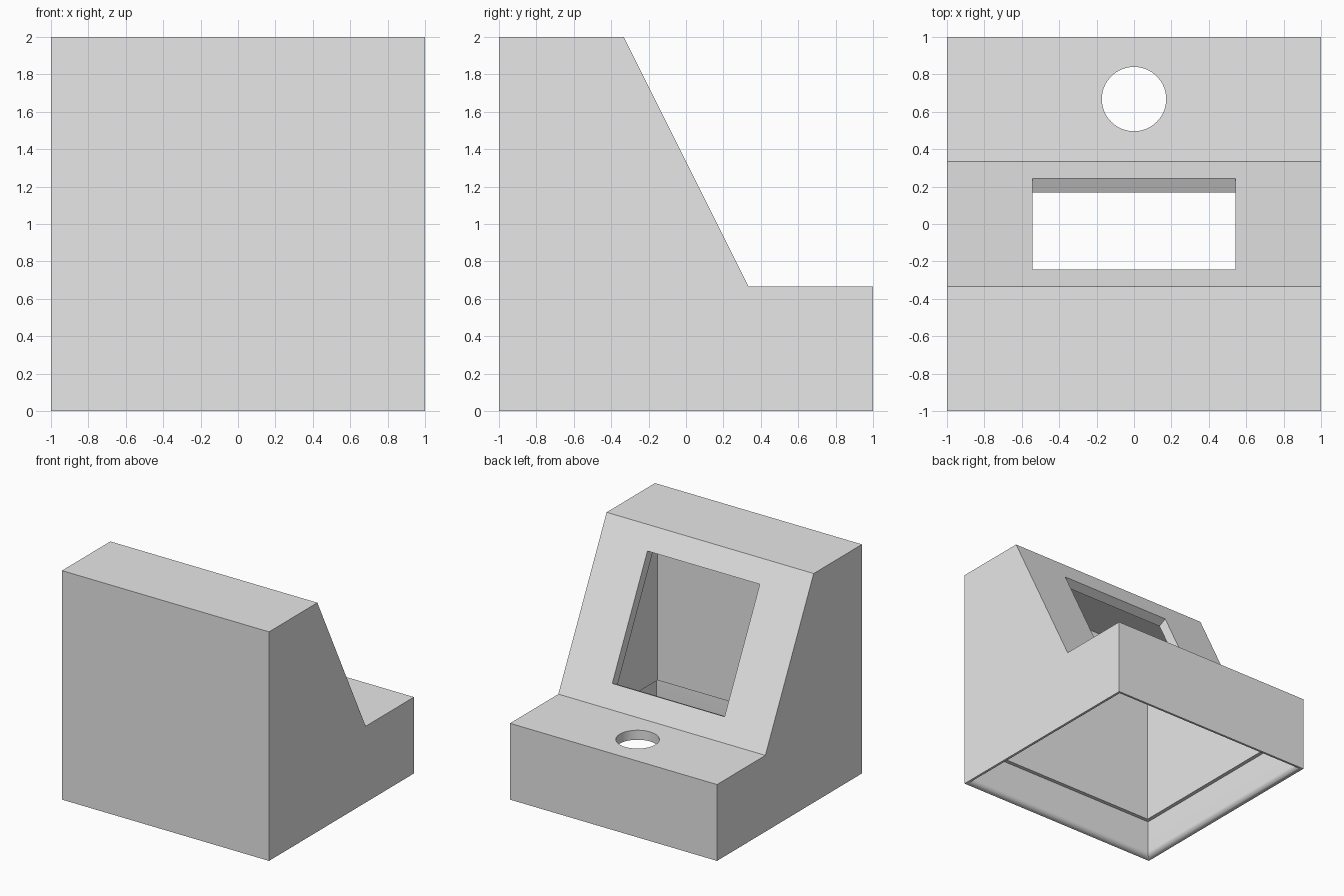
import bpy, bmesh, math

if "Cube" in bpy.data.objects:
    bpy.data.objects.remove(bpy.data.objects["Cube"], do_unlink=True)

WALL = 1 / 12        # shell thickness
LIP = 0.05           # thinner wall around the open base
RECESS = 1 / 3       # height of the base recess
STEP = 2 / 3         # height of the low rear deck
SLOPE = math.atan(2)  # tilt of the sloped panel


def make_object(name, bm):
    bmesh.ops.recalc_face_normals(bm, faces=bm.faces)
    mesh = bpy.data.meshes.new(name)
    bm.to_mesh(mesh)
    bm.free()
    obj = bpy.data.objects.new(name, mesh)
    bpy.context.collection.objects.link(obj)
    return obj


def loft(name, rings):
    """Solid joining a stack of matching rings, capped at both ends."""
    bm = bmesh.new()
    loops = [[bm.verts.new(p) for p in ring] for ring in rings]
    for a, b in zip(loops, loops[1:]):
        n = len(a)
        for i in range(n):
            j = (i + 1) % n
            bm.faces.new((a[i], a[j], b[j], b[i]))
    bm.faces.new(loops[0])
    bm.faces.new(loops[-1])
    return make_object(name, bm)


def side_prism(name, profile, half):
    return loft(name, [[(x, y, z) for y, z in profile] for x in (-half, half)])


def slope_y(z, inset=0):
    """Depth of the sloped panel at height z, moved inwards by inset."""
    return (4 / 3 - inset * math.sqrt(5) - z) / 2


# Outer housing
housing = side_prism("housing", [
    (-1, 0), (1, 0), (1, STEP), (slope_y(STEP), STEP), (slope_y(2), 2), (-1, 2)], 1)

# Inner cavity following the outer shape
inner = 1 - WALL
top, deck = 2 - WALL, STEP - WALL
cavity = side_prism("cavity_cutter", [
    (-inner, 0.2), (inner, 0.2), (inner, deck), (slope_y(deck, WALL), deck),
    (slope_y(top, WALL), top), (-inner, top)], inner)

# Base recess with a rounded inner rim
edge = 0.004
radius = LIP - edge
sections = [(1 - edge, -0.1)]
for i in range(9):
    a = math.pi / 2 * i / 8
    sections.append((1 - edge - radius * math.sin(a), radius * (1 - math.cos(a))))
sections.append((1 - LIP, RECESS))
recess = loft("recess_cutter", [
    [(-h, -h, z), (h, -h, z), (h, h, z), (-h, h, z)] for h, z in sections])

# Square window through the sloped panel
bm = bmesh.new()
bmesh.ops.create_cube(bm, size=1)
window = make_object("window_cutter", bm)
window.scale = (1.085, 1.085, 0.4)
window.location = (0, 0, 4 / 3)
window.rotation_euler = (-SLOPE, 0, 0)

# Round hole through the rear deck
bm = bmesh.new()
bmesh.ops.create_cone(bm, cap_ends=True, segments=64, radius1=0.172, radius2=0.172, depth=0.4)
hole = make_object("hole_cutter", bm)
hole.location = (0, 0.668, STEP)

# Cut the openings
bpy.context.view_layer.update()
bpy.ops.object.select_all(action='DESELECT')
housing.select_set(True)
bpy.context.view_layer.objects.active = housing
for cutter in (recess, cavity, window, hole):
    cutter.hide_render = True
    mod = housing.modifiers.new(cutter.name, 'BOOLEAN')
    mod.operation = 'DIFFERENCE'
    mod.solver = 'EXACT'
    mod.object = cutter
    bpy.ops.object.modifier_apply(modifier=mod.name)
    bpy.data.objects.remove(cutter, do_unlink=True)

# Plain grey finish
grey = bpy.data.materials.new("plain_grey")
grey.use_nodes = True
colour = (0.8, 0.8, 0.8, 1)
grey.diffuse_color = colour
grey.node_tree.nodes["Principled BSDF"].inputs["Base Color"].default_value = colour
housing.data.materials.clear()
housing.data.materials.append(grey)
bpy.ops.object.shade_smooth_by_angle(angle=math.radians(25))
